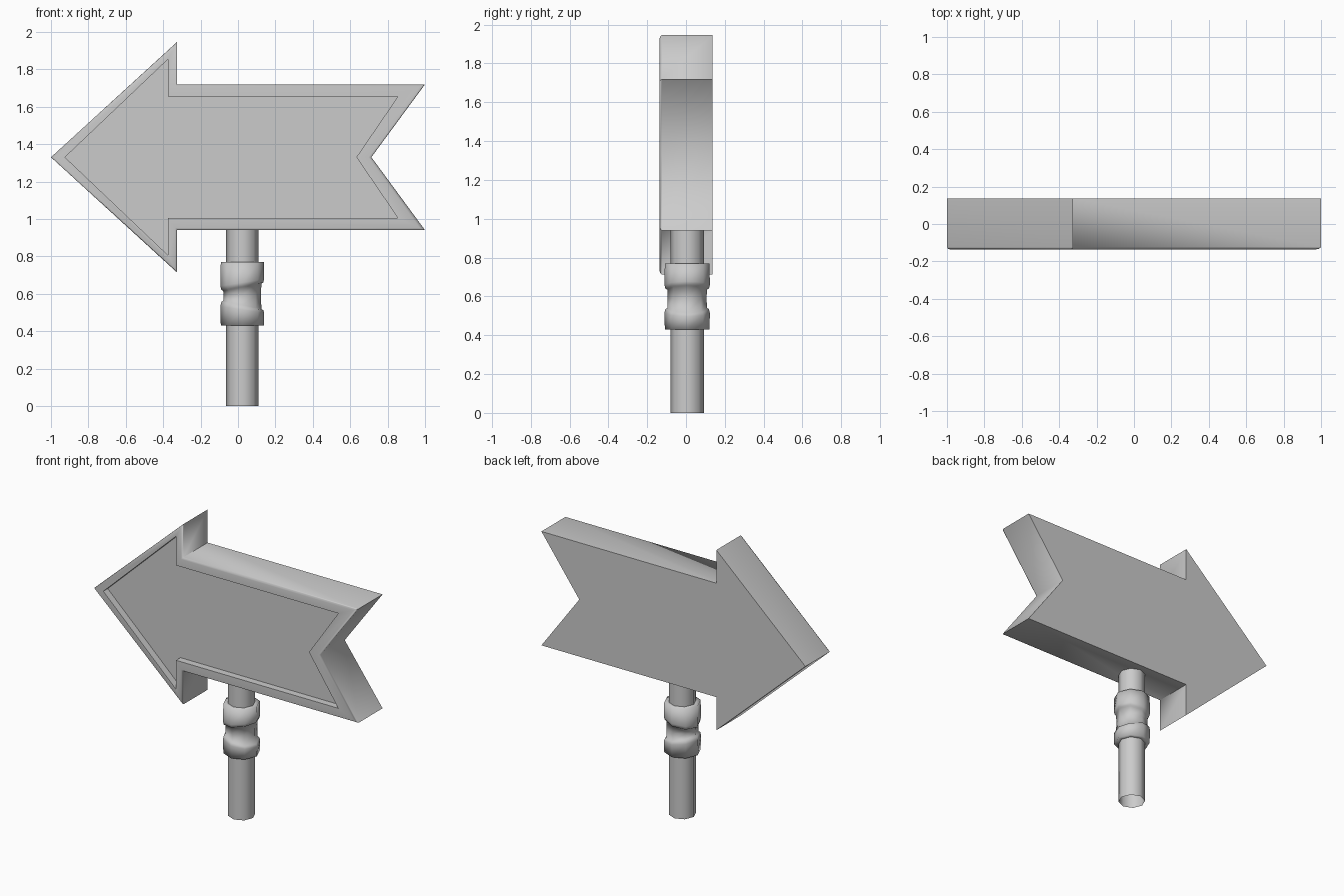
import bpy, bmesh, math

if "Cube" in bpy.data.objects:
    bpy.data.objects.remove(bpy.data.objects["Cube"])

def loft(name, rings, cap_start=False, cap_end=False, angle=35):
    """Skin a list of closed rings of 3D points into one object."""
    bm = bmesh.new()
    loops = [[bm.verts.new(p) for p in ring] for ring in rings]
    n = len(rings[0])
    for a, b in zip(loops, loops[1:]):
        for i in range(n):
            j = (i + 1) % n
            bm.faces.new((a[i], a[j], b[j], b[i]))
    if cap_start:
        bm.faces.new(loops[0])
    if cap_end:
        bm.faces.new(loops[-1])
    bmesh.ops.recalc_face_normals(bm, faces=bm.faces)
    me = bpy.data.meshes.new(name)
    bm.to_mesh(me)
    bm.free()
    ob = bpy.data.objects.new(name, me)
    bpy.context.collection.objects.link(ob)
    bpy.ops.object.select_all(action='DESELECT')
    ob.select_set(True)
    bpy.context.view_layer.objects.active = ob
    bpy.ops.object.shade_smooth_by_angle(angle=math.radians(angle))
    return ob

# Arrow board: upper half outlines, mirrored about the centre line
MID = 1.33
def outline(tip, upper, notch):
    lower = [(x, -z) for x, z in reversed(upper)]
    return [(tip, 0)] + upper + [(notch, 0)] + lower

outer = outline(-1.0, [(-0.325, 0.617), (-0.325, 0.39), (1.0, 0.39)], 0.713)
inner = outline(-0.925, [(-0.375, 0.523), (-0.375, 0.325), (0.855, 0.325)], 0.633)

def board_ring(t, y):
    return [(a + (c - a) * t, y, MID + b + (d - b) * t)
            for (a, b), (c, d) in zip(outer, inner)]

# Flat back, softened front rim and a panel set deep inside it
loft("arrow_board", [board_ring(t, y) for t, y in
     [(0, 0.136), (0, -0.124), (0.07, -0.132), (0.2, -0.136),
      (1, -0.136), (1, -0.088)]], True, True, 80)

# Post and wrap share one axis
CX, CY = 0.023, 0.006
def ring(r, z, tilt=0.0, n=8):
    pts = []
    for i in range(n):
        a = 2 * math.pi * i / n
        pts.append((CX + r * math.cos(a), CY + r * math.sin(a),
                    z + tilt * math.cos(a)))
    return pts

# Octagonal post, open where it meets the ground
loft("post", [ring(0.086, 0.0), ring(0.086, 0.97)], False, True, 50)

# Binding round the post: two collars with slanted edges and a waist
wrap = [(0.08, 0.43, 0), (0.115, 0.43, 0), (0.117, 0.515, -0.018),
        (0.112, 0.535, -0.022), (0.102, 0.54, -0.022), (0.1, 0.59, 0),
        (0.102, 0.635, 0.02), (0.112, 0.64, 0.02), (0.117, 0.66, 0.018),
        (0.115, 0.77, 0), (0.08, 0.77, 0)]
loft("wrap", [ring(*w) for w in wrap], False, False, 120)
